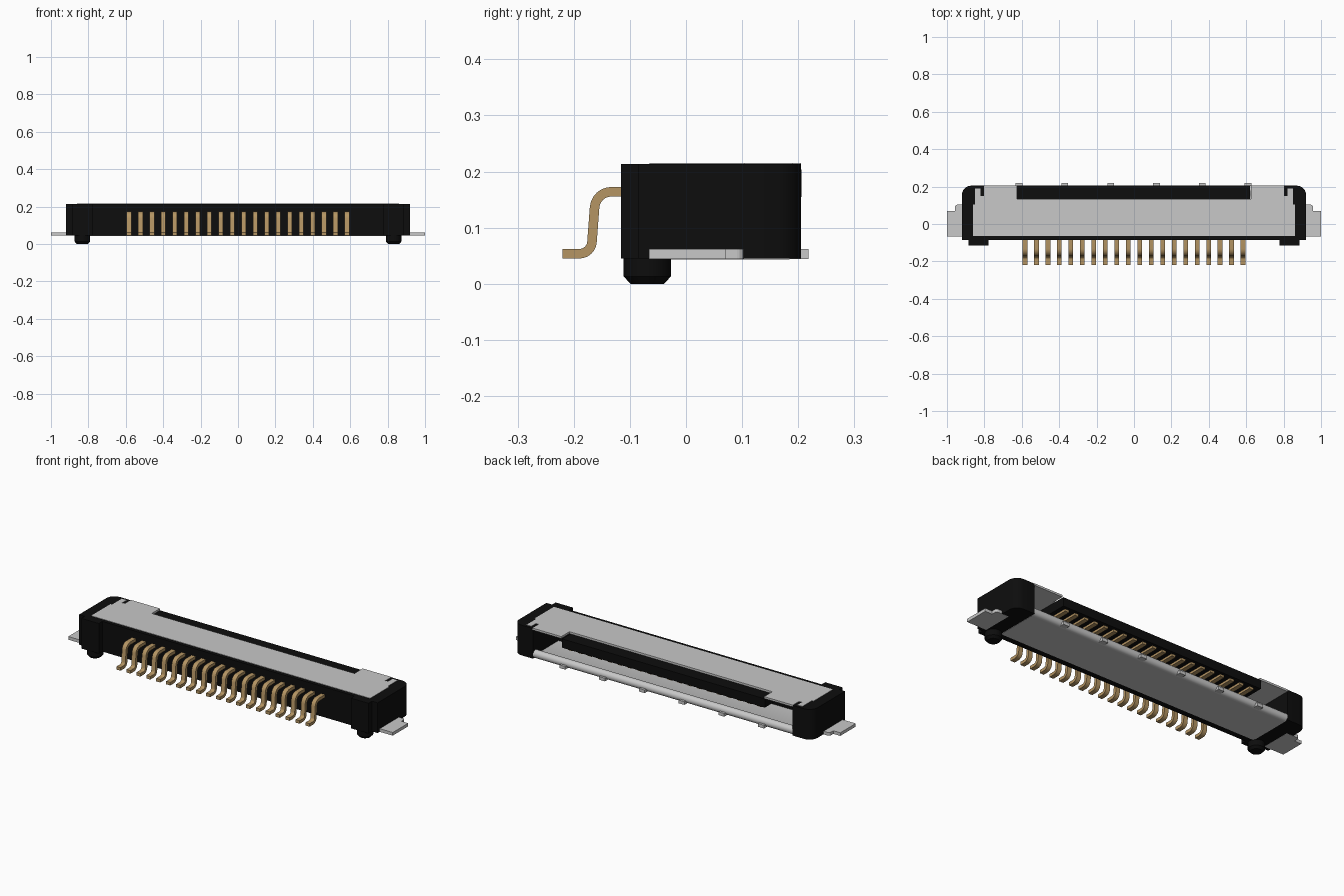
import bpy, bmesh, math
from mathutils import Vector

if "Cube" in bpy.data.objects:
    bpy.data.objects.remove(bpy.data.objects["Cube"])


def material(name, rgb):
    m = bpy.data.materials.new(name)
    m.diffuse_color = (*rgb, 1)
    m.use_nodes = True
    m.node_tree.nodes["Principled BSDF"].inputs["Base Color"].default_value = m.diffuse_color
    return m


BLACK = material("black plastic", (0.004, 0.004, 0.004))
SILVER = material("silver metal", (0.58, 0.58, 0.58))
GOLD = material("gold contact", (0.46, 0.30, 0.125))


def extrude(name, points, a, b, mat, axis='z', bm=None):
    """Extrude a closed outline from a to b. Outline is (x, y) for z, (y, z) for x."""
    own = bm is None
    if own:
        bm = bmesh.new()
    place = (lambda p: (p[0], p[1], a)) if axis == 'z' else (lambda p: (a, p[0], p[1]))
    step = Vector((0, 0, b - a)) if axis == 'z' else Vector((b - a, 0, 0))
    face = bm.faces.new([bm.verts.new(place(p)) for p in points])
    r = bmesh.ops.extrude_face_region(bm, geom=[face])
    bmesh.ops.translate(bm, vec=step, verts=[v for v in r['geom'] if isinstance(v, bmesh.types.BMVert)])
    if own:
        return finish(name, bm, mat)


def finish(name, bm, mat, smooth=False):
    bmesh.ops.recalc_face_normals(bm, faces=bm.faces)
    me = bpy.data.meshes.new(name)
    bm.to_mesh(me)
    bm.free()
    ob = bpy.data.objects.new(name, me)
    bpy.context.collection.objects.link(ob)
    me.materials.append(mat)
    if smooth:
        bpy.context.view_layer.objects.active = ob
        ob.select_set(True)
        bpy.ops.object.shade_smooth_by_angle(angle=math.radians(35))
        ob.select_set(False)
    return ob


def rect(x0, x1, y0, y1):
    return [(x0, y0), (x1, y0), (x1, y1), (x0, y1)]


def arc(cx, cy, r, a0, a1, n=6):
    return [(cx + r * math.cos(math.radians(a0 + (a1 - a0) * i / n)),
             cy + r * math.sin(math.radians(a0 + (a1 - a0) * i / n))) for i in range(n + 1)]


def mirrored(half):
    """Close a right-hand outline with its mirror image."""
    return half + [(-x, y) for x, y in reversed(half)]


# Housing: U-shaped plan with rounded back corners and front corner ribs
half = [(0.777, -0.085), (0.777, -0.116), (0.885, -0.116), (0.885, -0.085), (0.92, -0.085)]
half += arc(0.87, 0.155, 0.05, 0, 90) + [(0.80, 0.205), (0.80, -0.02)]
bm = bmesh.new()
extrude("", mirrored(half), 0.045, 0.213, BLACK, bm=bm)
finish("housing", bm, BLACK, True)

# Tongue that carries the contacts
extrude("tongue", rect(-0.63, 0.62, -0.03, 0.206), 0.155, 0.204, BLACK)

# Top shell: notched plate with thin slots near the back corners
half = [(0.86, -0.065), (0.86, 0.105), (0.85, 0.105), (0.85, 0.19), (0.82, 0.19),
        (0.82, 0.15), (0.802, 0.15), (0.802, 0.205), (0.625, 0.205), (0.625, 0.133)]
extrude("top_shell", mirrored(half), 0.204, 0.215, SILVER)

# Bottom shell with a rounded lip along the mating edge
profile = [(-0.05, 0.0435), (0.18, 0.0435)] + arc(0.183, 0.0655, 0.022, -90, 110, 10)
profile += [(0.155, 0.066), (0.14, 0.06), (-0.05, 0.06)]
bm = bmesh.new()
extrude("", profile, -0.80, 0.80, SILVER, 'x', bm)
finish("bottom_shell", bm, SILVER, True)

# Small stubs along the lip
bm = bmesh.new()
for i in range(6):
    x = -0.615 + i * 0.245
    extrude("", rect(x - 0.018, x + 0.018, 0.17, 0.218), 0.0445, 0.062, SILVER, bm=bm)
finish("lip_stubs", bm, SILVER)

# Solder tabs and locating pegs on both ends
for side, s in (("right", 1), ("left", -1)):
    tab = [(0.88, -0.066), (1.0, -0.066), (1.0, 0.07), (0.957, 0.07)]
    tab += arc(0.945, 0.091, 0.012, 0, 90, 4) + [(0.88, 0.103)]
    extrude(side + "_solder_tab", [(s * x, y) for x, y in tab], 0.0445, 0.062, SILVER)

    bm = bmesh.new()
    rings = []
    for r, z in ((0.030, 0.0), (0.042, 0.013), (0.042, 0.05)):
        rings.append([bm.verts.new((s * 0.832 + x, y, z)) for x, y in arc(0, -0.069, r, 0, 345, 23)])
    for lo, hi in zip(rings, rings[1:]):
        for i in range(24):
            j = (i + 1) % 24
            bm.faces.new((lo[i], lo[j], hi[j], hi[i]))
    bm.faces.new(rings[0])
    bm.faces.new(rings[-1])
    finish(side + "_peg", bm, BLACK, True)

# Gull-wing contacts: bent strip profile, swept over the pin row
path = [(-0.08, 0.164)] + arc(-0.133, 0.134, 0.030, 90, 175)
path += arc(-0.190, 0.076, 0.0225, -5, -90) + [(-0.22, 0.0535)]
left, right = [], []
for i, p in enumerate(path):
    d = (Vector(path[min(i + 1, len(path) - 1)]) - Vector(path[max(i - 1, 0)])).normalized()
    n = Vector((-d.y, d.x)) * 0.0085
    left.append(tuple(Vector(p) + n))
    right.append(tuple(Vector(p) - n))
strip = left + right[::-1]
legs, blades = bmesh.new(), bmesh.new()
for i in range(20):
    x = -0.583 + i * 1.166 / 19
    extrude("", strip, x - 0.0125, x + 0.0125, GOLD, 'x', legs)
    extrude("", rect(x - 0.0125, x + 0.0125, -0.03, 0.19), 0.143, 0.156, GOLD, bm=blades)
finish("contact_legs", legs, GOLD, True)
finish("contact_blades", blades, GOLD)
